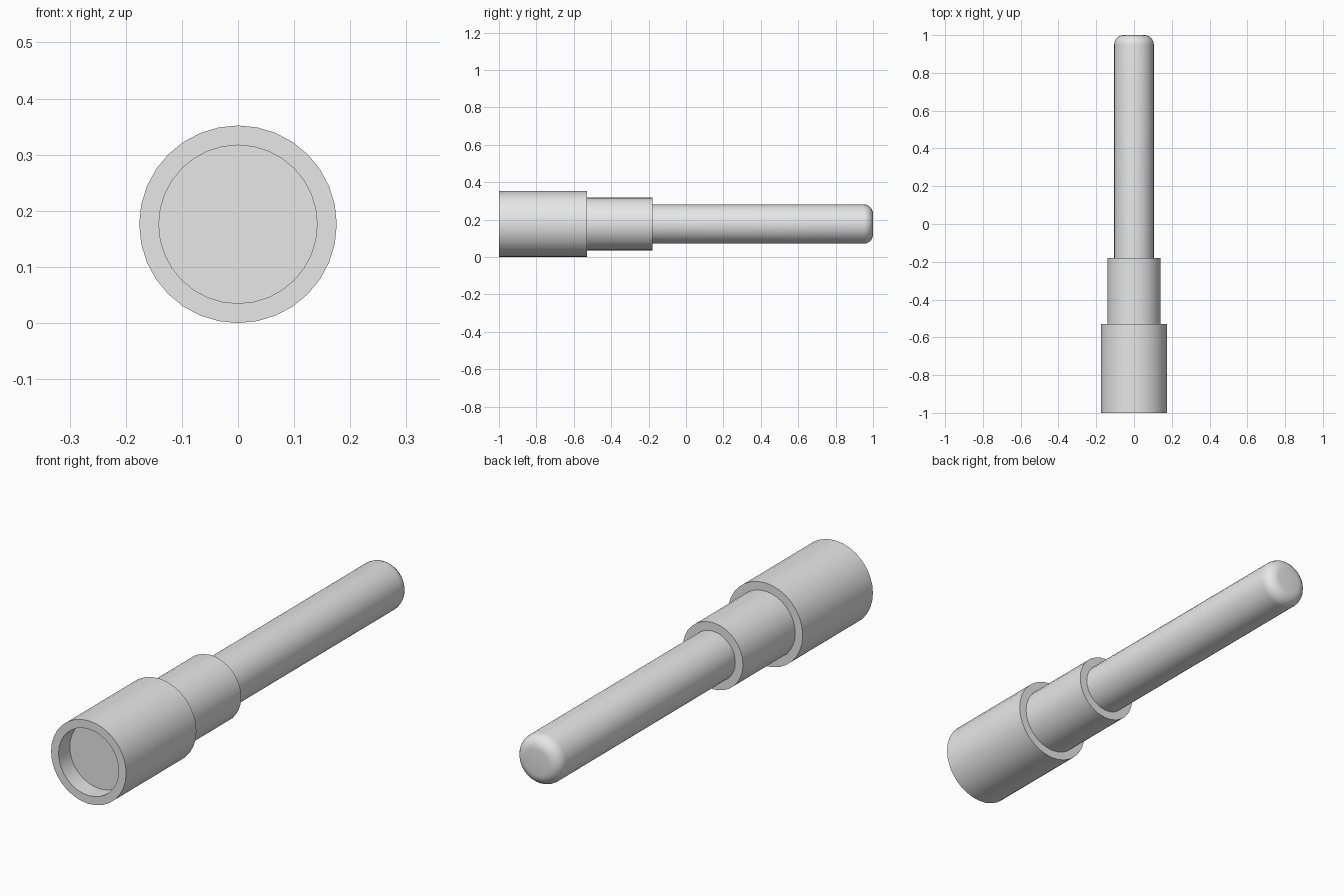
import bpy
import math
from mathutils import Matrix
import bmesh

cube = bpy.data.objects.get("Cube")
if cube:
    bpy.data.objects.remove(cube, do_unlink=True)

SIDES = 32
AXIS_Z = 0.176

grey = bpy.data.materials.new("plain grey")
grey.use_nodes = True
grey.diffuse_color = (0.8, 0.8, 0.8, 1)
grey.node_tree.nodes["Principled BSDF"].inputs["Base Color"].default_value = (0.8, 0.8, 0.8, 1)


def lathe(name, profile, closed=False):
    """Revolve (radius, y) points about the long axis."""
    bm = bmesh.new()
    verts = [bm.verts.new((r, y, 0)) for r, y in profile]
    edges = [bm.edges.new(pair) for pair in zip(verts, verts[1:])]
    if closed:
        edges.append(bm.edges.new((verts[-1], verts[0])))
    bmesh.ops.spin(bm, geom=verts + edges, cent=(0, 0, 0), axis=(0, 1, 0),
                   angle=math.tau, steps=SIDES, use_merge=True)
    bmesh.ops.remove_doubles(bm, verts=bm.verts, dist=1e-5)
    bmesh.ops.recalc_face_normals(bm, faces=bm.faces)
    bm.transform(Matrix.Translation((0, 0, AXIS_Z)))
    mesh = bpy.data.meshes.new(name)
    bm.to_mesh(mesh)
    bm.free()
    mesh.materials.append(grey)
    obj = bpy.data.objects.new(name, mesh)
    bpy.context.collection.objects.link(obj)
    bpy.ops.object.select_all(action='DESELECT')
    obj.select_set(True)
    bpy.context.view_layer.objects.active = obj
    bpy.ops.object.shade_smooth_by_angle(angle=math.radians(30))
    return obj


# Wide open sleeve at the front
lathe("front_sleeve", [(0.141, -1), (0.176, -1), (0.176, -0.53), (0.141, -0.53)], closed=True)

# Middle collar, whose front end is the floor of the recess
lathe("middle_collar", [(0, -0.925), (0.141, -0.925), (0.141, -0.18), (0, -0.18)])

# Long rod with a rounded tip
R, ROUND, STEPS = 0.105, 0.05, 6
tip = [(R - ROUND + ROUND * math.cos(a), 1 - ROUND + ROUND * math.sin(a))
       for a in (math.pi / 2 * i / STEPS for i in range(STEPS + 1))]
lathe("rod", [(0, -0.18), (R, -0.18)] + tip + [(0, 1)])
